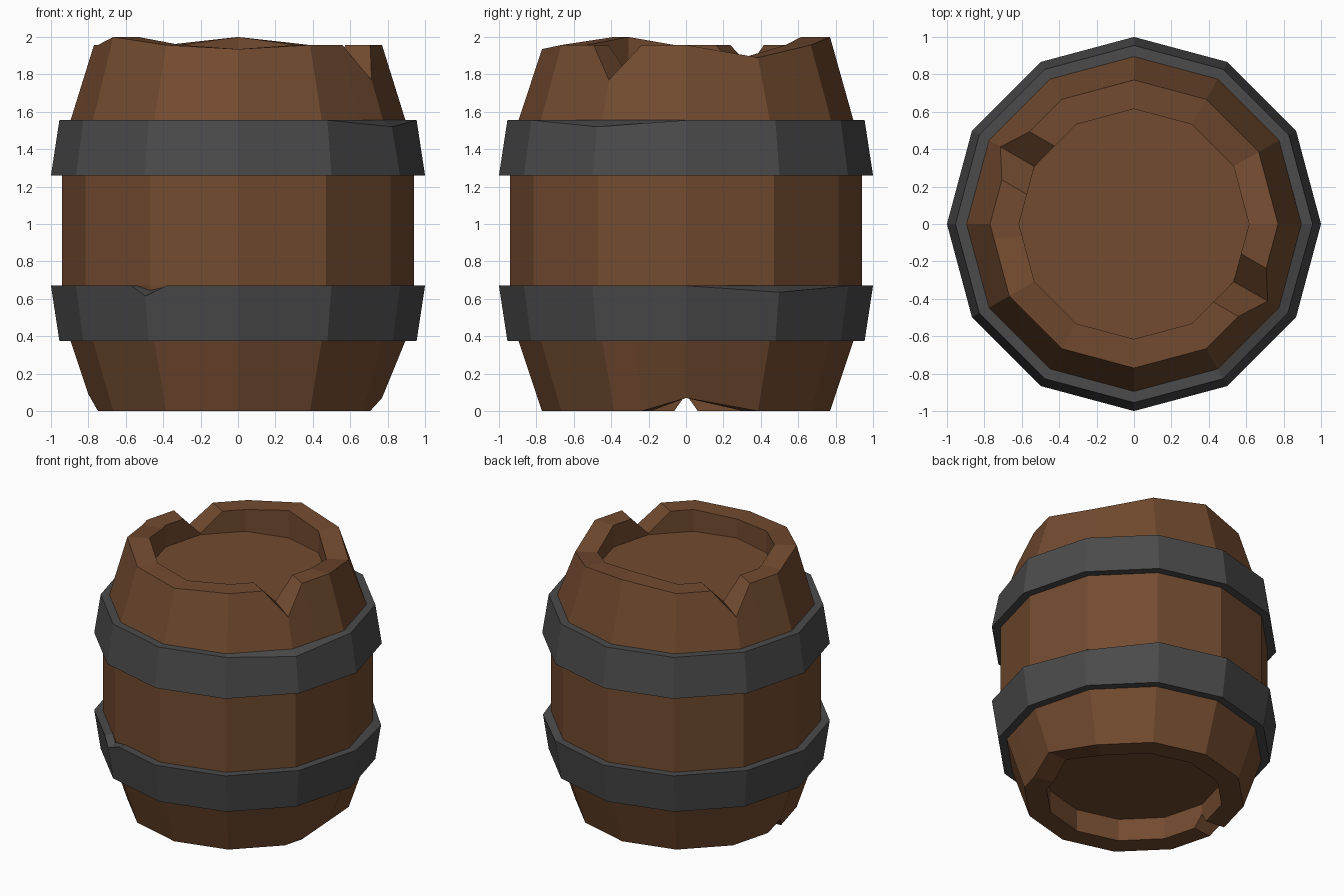
import bpy, bmesh, math

if "Cube" in bpy.data.objects:
    bpy.data.objects.remove(bpy.data.objects["Cube"])

SIDES = list(range(0, 360, 30))


def material(name, rgb):
    m = bpy.data.materials.new(name)
    m.diffuse_color = (*rgb, 1)
    m.use_nodes = True
    m.node_tree.nodes["Principled BSDF"].inputs["Base Color"].default_value = m.diffuse_color
    return m


def on_polygon(r, a, z):
    """Point at angle a on a 12-sided ring with corner radius r."""
    d = r * math.cos(math.radians(15)) / math.cos(math.radians(a % 30 - 15))
    return (d * math.cos(math.radians(a)), d * math.sin(math.radians(a)), z)


def lathe(name, mat, stations, rings, caps=False):
    """Each ring: radius, height, {station: (radius, height)}, {station: moved angle}."""
    bm = bmesh.new()
    loops = []
    for r, z, changes, moved in rings:
        loop = []
        for s in stations:
            rr, zz = changes.get(s, (r, z))
            loop.append(bm.verts.new(on_polygon(rr, moved.get(s, s), zz)))
        loops.append(loop)
    n = len(stations)
    pairs = list(zip(loops, loops[1:]))
    if caps:
        bm.faces.new(loops[0])
        bm.faces.new(loops[-1])
    else:
        pairs.append((loops[-1], loops[0]))
    for lo, hi in pairs:
        for i in range(n):
            j = (i + 1) % n
            bm.faces.new((lo[i], lo[j], hi[j], hi[i]))
    bmesh.ops.recalc_face_normals(bm, faces=bm.faces)
    me = bpy.data.meshes.new(name)
    bm.to_mesh(me)
    bm.free()
    me.materials.append(mat)
    ob = bpy.data.objects.new(name, me)
    bpy.context.collection.objects.link(ob)
    return ob


wood = material("brown_wood", (0.17, 0.07, 0.029))
iron = material("dark_iron", (0.07, 0.07, 0.07))

# Barrel body: extra stations mark the chips in the rims
body_stations = sorted(SIDES + [138.5, 161.5, 318.5, 341.5, 174, 186])
widen = {138.5: 135.5, 161.5: 164.5, 318.5: 315.5, 341.5: 344.5}
ro, ri = 0.77, 0.615
worn = {30: 1.89, 90: 2.0, 210: 2.0, 270: 1.935}
top_out = {a: (ro, z) for a, z in worn.items()}
top_in = {a: (ri, z) for a, z in worn.items()}
for a in (150, 330):                      # deep V notches in the top rim
    top_out[a] = (0.825, 1.77)
    top_in[a] = (ri, 1.80)
bot_out = {0: (ro, 0.07), 180: (0.80, 0.09)}
bot_in = {0: (ri, 0.07), 180: (ri, 0.09)}
lathe("barrel_body", wood, body_stations, [
    (ri, 0.17, {}, {}),
    (ri, 0.0, bot_in, {}),
    (ro, 0.0, bot_out, {}),
    (0.895, 0.375, {}, {}),
    (0.94, 0.67, {}, {}),
    (0.94, 1.26, {}, {}),
    (0.895, 1.555, {}, {}),
    (ro, 1.957, top_out, {}),
    (ri, 1.957, top_in, widen),
    (ri, 1.79, {}, widen),
], caps=True)

# Iron hoops with dented upper edges
lathe("lower_hoop", iron, sorted(SIDES + [234.4, 247]), [
    (0.895, 0.375, {}, {}),
    (0.955, 0.375, {}, {}),
    (1.0, 0.67, {30: (0.995, 0.635), 240: (0.992, 0.615)}, {}),
    (0.94, 0.67, {240: (0.938, 0.645)}, {}),
])
lathe("upper_hoop", iron, SIDES, [
    (0.94, 1.26, {}, {}),
    (1.0, 1.26, {}, {}),
    (0.955, 1.555, {330: (0.95, 1.52)}, {}),
    (0.895, 1.555, {}, {}),
])
